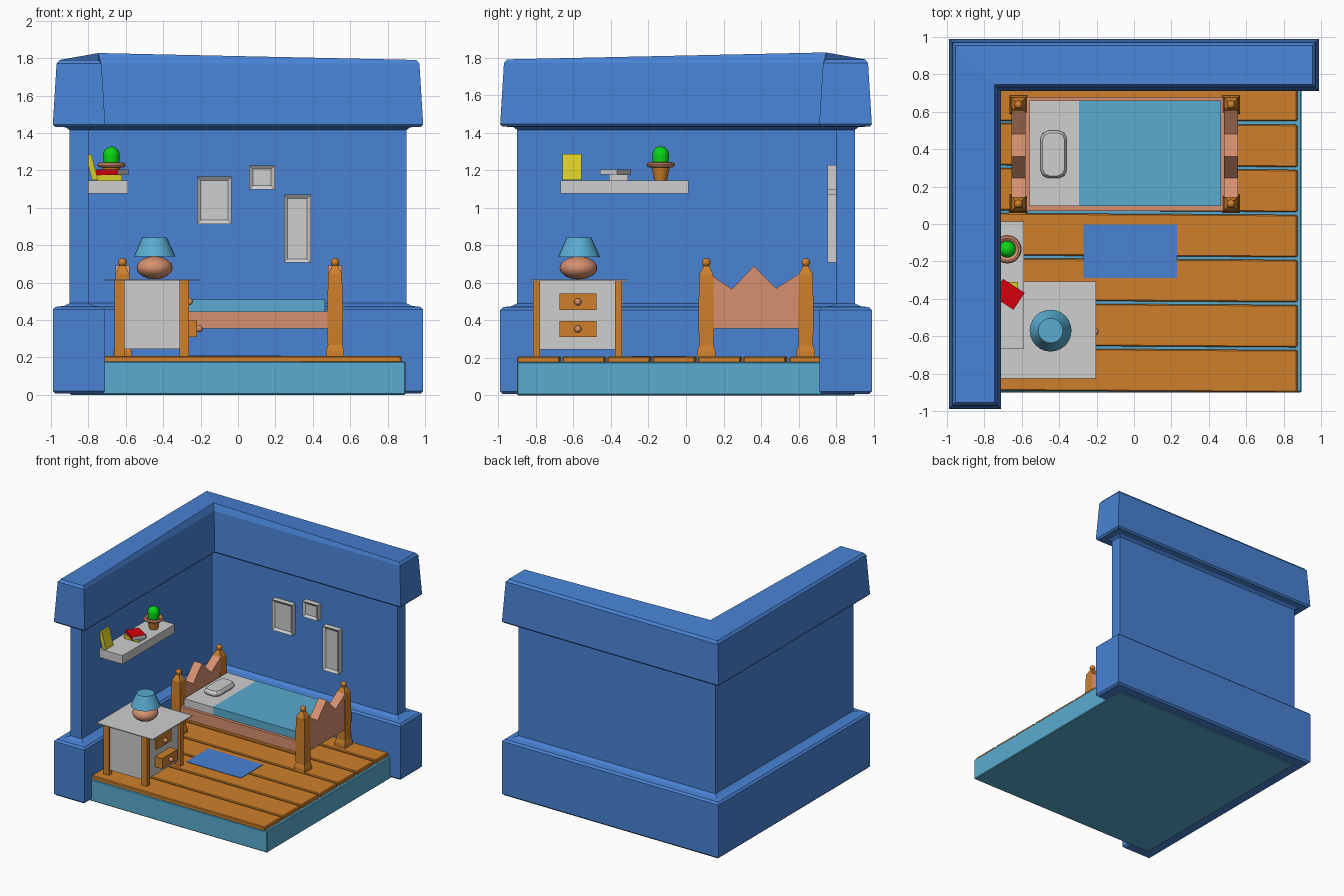
import bpy, bmesh, math
from mathutils import Matrix, Vector

if "Cube" in bpy.data.objects:
    bpy.data.objects.remove(bpy.data.objects["Cube"])


def material(name, r, g, b):
    m = bpy.data.materials.new(name)
    m.diffuse_color = (r, g, b, 1)
    m.use_nodes = True
    m.node_tree.nodes["Principled BSDF"].inputs["Base Color"].default_value = m.diffuse_color
    return m


BLUE = material("wall blue", 0.065, 0.225, 0.66)
TEAL = material("teal", 0.10, 0.41, 0.63)
WOOD = material("orange wood", 0.62, 0.215, 0.025)
SALMON = material("salmon", 0.67, 0.28, 0.16)
WHITE = material("off white", 0.62, 0.62, 0.62)
YELLOW = material("yellow", 0.69, 0.61, 0.02)
RED = material("red", 0.66, 0.0, 0.004)
GREEN = material("green", 0.003, 0.66, 0.008)


def finish(name, bm, *mats, smooth=False):
    bmesh.ops.recalc_face_normals(bm, faces=bm.faces)
    me = bpy.data.meshes.new(name)
    bm.to_mesh(me)
    bm.free()
    for m in mats:
        me.materials.append(m)
    if smooth:
        for p in me.polygons:
            p.use_smooth = True
        me.set_sharp_from_angle(angle=math.radians(40))
    ob = bpy.data.objects.new(name, me)
    bpy.context.collection.objects.link(ob)
    return ob


def box(name, x, y, z, mat, bevel=0.0, segments=1):
    """Box from (min, max) ranges, optionally bevelled."""
    bm = bmesh.new()
    size = (x[1] - x[0], y[1] - y[0], z[1] - z[0])
    mid = Vector((sum(x) / 2, sum(y) / 2, sum(z) / 2))
    bmesh.ops.create_cube(bm, size=1, matrix=Matrix.Translation(mid) @ Matrix.Diagonal((*size, 1)))
    if bevel:
        bmesh.ops.bevel(bm, geom=bm.edges[:], offset=bevel, segments=segments, affect='EDGES', profile=0.5)
    return finish(name, bm, mat)


def loft(name, rings, mat, caps=None, smooth=False):
    """Skin closed rings of points; caps lists index groups for the end faces."""
    bm = bmesh.new()
    vs = [[bm.verts.new(p) for p in r] for r in rings]
    n = len(rings[0])
    for a, b in zip(vs, vs[1:]):
        for i in range(n):
            bm.faces.new((a[i], a[(i + 1) % n], b[(i + 1) % n], b[i]))
    for end in (vs[0], vs[-1]):
        for group in caps or [range(n)]:
            bm.faces.new([end[i] for i in group])
    return finish(name, bm, mat, smooth=smooth)


def lathe(name, cx, cy, profile, mat, n=24, turn=0.0, smooth=True):
    """Profile of (radius, z) turned around a vertical axis."""
    rings = [[(cx + r * math.cos(turn + 2 * math.pi * i / n), cy + r * math.sin(turn + 2 * math.pi * i / n), z)
              for i in range(n)] for r, z in profile]
    return loft(name, rings, mat, smooth=smooth)


def ball(name, centre, radii, mat, u=16, v=10):
    bm = bmesh.new()
    bmesh.ops.create_uvsphere(bm, u_segments=u, v_segments=v, radius=1,
                              matrix=Matrix.Translation(centre) @ Matrix.Diagonal((*radii, 1)))
    return finish(name, bm, mat, smooth=True)


# Corner walls: an L outline stacked with a varying outset, inner top corner raised
def l_ring(z, d, rise=0.0):
    o, i = 0.9 + d, 0.8 - d
    return [(-o, o, z), (o, o, z), (o, i, z), (-i, i, z + rise), (-i, -o, z), (-o, -o, z)]


wall_profile = [(0.006, 0.075), (0.02, 0.09), (0.455, 0.09), (0.47, 0.075), (0.475, 0.03), (0.49, 0.0),
                (1.415, 0.0), (1.43, 0.02), (1.432, 0.078), (1.445, 0.09), (1.77, 0.07)]
loft("walls", [l_ring(z, d) for z, d in wall_profile] + [l_ring(1.79, 0.054, 0.037)], BLUE,
     caps=[(0, 1, 2, 3), (0, 3, 4, 5)])

# Floor slab and planks
box("floor_base", (-0.9, 0.895), (-0.9, 0.9), (0, 0.178), TEAL, 0.006)
for k in range(7):
    y0 = -0.895 + 0.241 * k
    plank = box(f"floor_plank_{k + 1}", (-0.88, 0.873), (y0, y0 + 0.226), (0.172, 0.207), WOOD, 0.006)
    for v in plank.data.vertices:
        v.co.y -= 0.006 * v.co.x * (1 if k < 6 else 0)
box("rug", (-0.27, 0.23), (-0.29, -0.003), (0.203, 0.211), BLUE)

# Bed posts with ball finials
post_profile = [(0.049, 0.205), (0.048, 0.235), (0.039, 0.265), (0.042, 0.45), (0.037, 0.645), (0.015, 0.69)]
for bx, end in ((-0.618, "head"), (0.519, "foot")):
    for by, side in ((0.108, "front"), (0.638, "back")):
        lathe(f"bed_post_{end}_{side}", bx, by, [(r * math.sqrt(2), z) for r, z in post_profile],
              WOOD, n=4, turn=math.pi / 4, smooth=False)
        ball(f"bed_finial_{end}_{side}", (bx, by, 0.708), (0.023,) * 3, WOOD, 12, 8)
    # Zigzag end board
    outline = [(0.12, 0.355), (0.62, 0.355), (0.62, 0.66), (0.48, 0.57), (0.362, 0.69), (0.245, 0.567), (0.12, 0.65)]
    loft(f"bed_{end}board", [[(bx + s * 0.037, y, z) for y, z in outline] for s in (-1, 1)], SALMON)

# Bed frame, mattress, blanket and pillow
box("bed_frame", (-0.6, 0.49), (0.07, 0.68), (0.355, 0.445), SALMON)
box("mattress", (-0.56, -0.295), (0.095, 0.66), (0.40, 0.507), WHITE)
box("blanket", (-0.295, 0.465), (0.095, 0.66), (0.40, 0.509), TEAL)


def pillow_ring(inset, z):
    pts, w, h, c = [], 0.07 - inset, 0.127 - inset, 0.042 - inset * 0.5
    for sx, sy in ((1, 1), (-1, 1), (-1, -1), (1, -1)):
        corner = [(sx * w, sy * (h - c)), (sx * (w - c * 0.3), sy * (h - c * 0.3)), (sx * (w - c), sy * h)]
        pts += corner if sx * sy > 0 else corner[::-1]
    return [(-0.43 + x, 0.372 + y, z) for x, y in pts]


loft("pillow", [pillow_ring(0.012, 0.5), pillow_ring(0, 0.515), pillow_ring(0, 0.53), pillow_ring(0.012, 0.55)], WHITE)

# Nightstand
box("nightstand_body", (-0.63, -0.285), (-0.8, -0.355), (0.245, 0.612), WHITE)
box("nightstand_top", (-0.715, -0.203), (-0.825, -0.307), (0.610, 0.617), WHITE)
for lx in (-0.66, -0.313):
    for ly in (-0.815, -0.378):
        box("nightstand_leg", (lx, lx + 0.052), (ly, ly + 0.038), (0.205, 0.611), WOOD)
for name, front, z0 in (("upper", -0.272, 0.455), ("lower", -0.22, 0.31)):
    box(f"drawer_{name}", (-0.33, front), (-0.675, -0.477), (z0, z0 + 0.087), WOOD)
    ball(f"drawer_knob_{name}", (front + 0.012, -0.576, z0 + 0.043), (0.019,) * 3, SALMON, 12, 8)

# Lamp
ball("lamp_base", (-0.446, -0.573, 0.679), (0.096, 0.1, 0.061), SALMON, 24, 14)
lathe("lamp_shade", -0.446, -0.57, [(0.112, 0.738), (0.066, 0.84)], TEAL)

# Wall shelf
box("shelf", (-0.82, -0.588), (-0.668, 0.013), (1.075, 1.146), WHITE)

# Leaning book
lean = box("leaning_book", (-0.78, -0.748), (-0.657, -0.557), (1.147, 1.285), YELLOW)
for v in lean.data.vertices:
    v.co.x -= (v.co.z - 1.147) * 0.26


# Lying books: cover colour with pages on the open sides
def lying_book(name, centre, size, angle, cover, page_sides):
    bm = bmesh.new()
    bmesh.ops.create_cube(bm, size=1, matrix=Matrix.Diagonal((*size, 1)))
    bm.normal_update()
    for f in bm.faces:
        f.material_index = int(any(f.normal.dot(Vector(s)) > 0.9 for s in page_sides))
    ob = finish(name, bm, cover, WHITE)
    ob.location = centre
    ob.rotation_euler.z = math.radians(angle)


lying_book("yellow_book", (-0.688, -0.36, 1.161), (0.135, 0.1, 0.03), 0, YELLOW, [(1, 0, 0)])
lying_book("red_book", (-0.672, -0.376, 1.190), (0.137, 0.108, 0.029), -33, RED, [(1, 0, 0), (0, 1, 0)])

# Potted cactus
px, py = -0.677, -0.135
lathe("cactus_pot", px, py, [(0.034, 1.146), (0.05, 1.222)], WOOD)
lathe("cactus_pot_rim", px, py, [(0.044, 1.216), (0.06, 1.214), (0.072, 1.22), (0.076, 1.229), (0.07, 1.239),
                                 (0.06, 1.242), (0.05, 1.236), (0.045, 1.228)], SALMON)
dome = [(0.045 * math.cos(a), 1.278 + 0.049 * math.sin(a)) for a in (math.radians(15 * i) for i in range(6))]
lathe("cactus", px, py, [(0.04, 1.22)] + dome + [(0.003, 1.327)], GREEN)

# Picture frames with recessed panels
for k, (x, z) in enumerate([((-0.22, -0.034), (0.914, 1.166)), ((0.06, 0.197), (1.098, 1.227)),
                            ((0.245, 0.39), (0.707, 1.07))]):
    bm = bmesh.new()
    bmesh.ops.create_cube(bm, size=1, matrix=Matrix.Translation((sum(x) / 2, 0.785, sum(z) / 2))
                          @ Matrix.Diagonal((x[1] - x[0], 0.06, z[1] - z[0], 1)))
    bm.normal_update()
    front = [f for f in bm.faces if f.normal.y < -0.9]
    bmesh.ops.inset_region(bm, faces=front, thickness=0.028)
    bmesh.ops.translate(bm, verts=front[0].verts, vec=(0, 0.015, 0))
    finish(f"picture_frame_{k + 1}", bm, WHITE)
